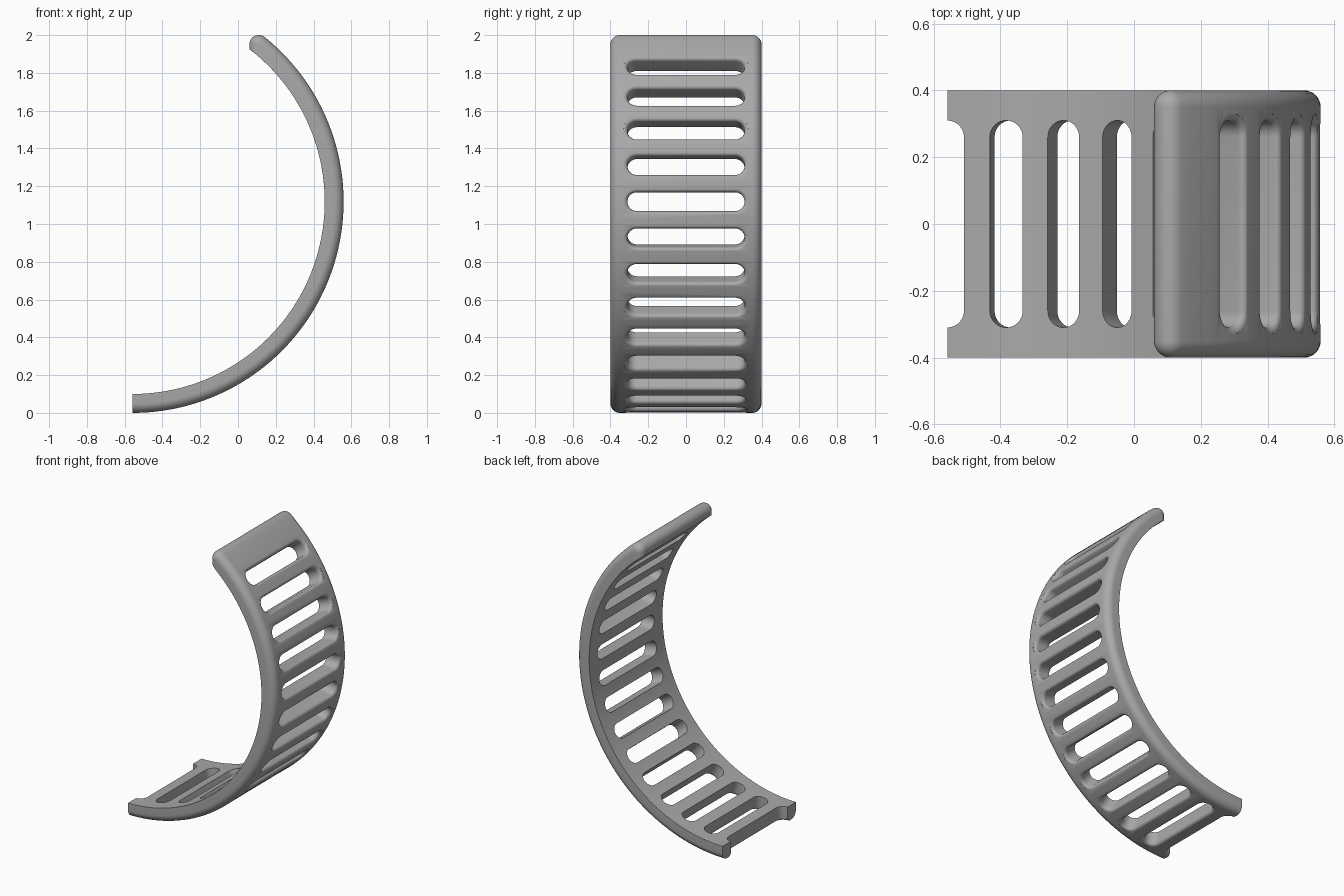
import bpy
import bmesh
from math import sin, cos, pi, radians, sqrt, asin, acos
from mathutils import Matrix, Vector

cube = bpy.data.objects.get("Cube")
if cube:
    bpy.data.objects.remove(cube, do_unlink=True)

R_OUT, THICK, HALF_W = 1.118, 0.1, 0.4
R_IN = R_OUT - THICK
FILLET = 0.05
CX, CZ = -R_OUT / 2, R_OUT      # centre of the arc
END_X = 0.06                    # vertical cut at the upper end
SLOT_R, SLOT_HALF, FLARE = 0.05, 0.31, 0.02

grey = bpy.data.materials.new("grey")
grey.use_nodes = True
colour = (0.4, 0.4, 0.4, 1)
grey.diffuse_color = colour
grey.node_tree.nodes["Principled BSDF"].inputs["Base Color"].default_value = colour


def arc(cx, cz, r, a0, a1, n):
    return [(cx + r * cos(a0 + (a1 - a0) * i / n), cz + r * sin(a0 + (a1 - a0) * i / n))
            for i in range(n + 1)]


def section(inset):
    """Side outline with its outer edges moved in, rounded at the upper end."""
    tip_x = END_X + FILLET
    tip_a = acos((tip_x - CX) / (R_OUT - FILLET))
    tip_z = CZ + (R_OUT - FILLET) * sin(tip_a)
    in_a = acos((END_X + inset - CX) / R_IN)
    pts = arc(CX, CZ, R_OUT - inset, -pi / 2, tip_a, 96)
    pts += arc(tip_x, tip_z, FILLET - inset, tip_a, pi, 12)[1:]
    pts += arc(CX, CZ, R_IN, in_a, -pi / 2, 96)
    return pts


def loft(bm, rings):
    """Skin a list of closed rings and cap both ends."""
    rows = [[bm.verts.new(p) for p in ring] for ring in rings]
    n = len(rows[0])
    for a, b in zip(rows, rows[1:]):
        for i in range(n):
            j = (i + 1) % n
            bm.faces.new((a[i], a[j], b[j], b[i]))
    bm.faces.new(rows[0][::-1])
    bm.faces.new(rows[-1])


def make_object(name, bm):
    bmesh.ops.remove_doubles(bm, verts=bm.verts, dist=1e-5)
    bmesh.ops.recalc_face_normals(bm, faces=bm.faces)
    mesh = bpy.data.meshes.new(name)
    bm.to_mesh(mesh)
    bm.free()
    mesh.materials.append(grey)
    obj = bpy.data.objects.new(name, mesh)
    bpy.context.collection.objects.link(obj)
    return obj


# Curved band, with rounded outer edges and sharp inner ones
STEPS = 8
edge = []
for i in range(STEPS + 1):
    a = pi / 2 * i / STEPS
    edge.append((-HALF_W + FILLET * (1 - cos(a)), FILLET * (1 - sin(a))))
layers = edge + [(-y, s) for y, s in reversed(edge)]
bm = bmesh.new()
loft(bm, [[(x, y, z) for x, z in section(s)] for y, s in layers])
band = make_object("curved_band", bm)


def stadium(r, height):
    """Round-ended slot outline, long in y, at a height along local z."""
    c = SLOT_HALF - SLOT_R
    pts = arc(0, c, r, 0, pi, 16) + arc(0, -c, r, pi, 2 * pi, 16)
    return [Vector((x, y, height)) for x, y in pts]


# Slot cutters, flared outwards to round the outer rim of each slot
profile = [(SLOT_R, R_IN - 0.06)]
for i in range(7):
    a = pi / 2 * i / 6
    profile.append((SLOT_R + FLARE * (1 - cos(a)), R_OUT - 0.001 - FLARE * (1 - sin(a))))
profile.append((SLOT_R + FLARE, R_OUT + 0.05))
bm = bmesh.new()
for deg in range(-90, 41, 10):
    place = Matrix.Translation((CX, 0, CZ)) @ Matrix.Rotation(radians(90 - deg), 4, 'Y')
    loft(bm, [[place @ p for p in stadium(r, h)] for r, h in profile])
cutter = make_object("slot_cutter", bm)
cutter.hide_render = True

# Cut the slots and finish the shading
mod = band.modifiers.new("slots", 'BOOLEAN')
mod.operation = 'DIFFERENCE'
mod.solver = 'EXACT'
mod.object = cutter
bpy.ops.object.select_all(action='DESELECT')
bpy.context.view_layer.objects.active = band
band.select_set(True)
bpy.ops.object.modifier_apply(modifier=mod.name)
bpy.data.objects.remove(cutter, do_unlink=True)
bpy.ops.object.shade_smooth_by_angle(angle=radians(30))
